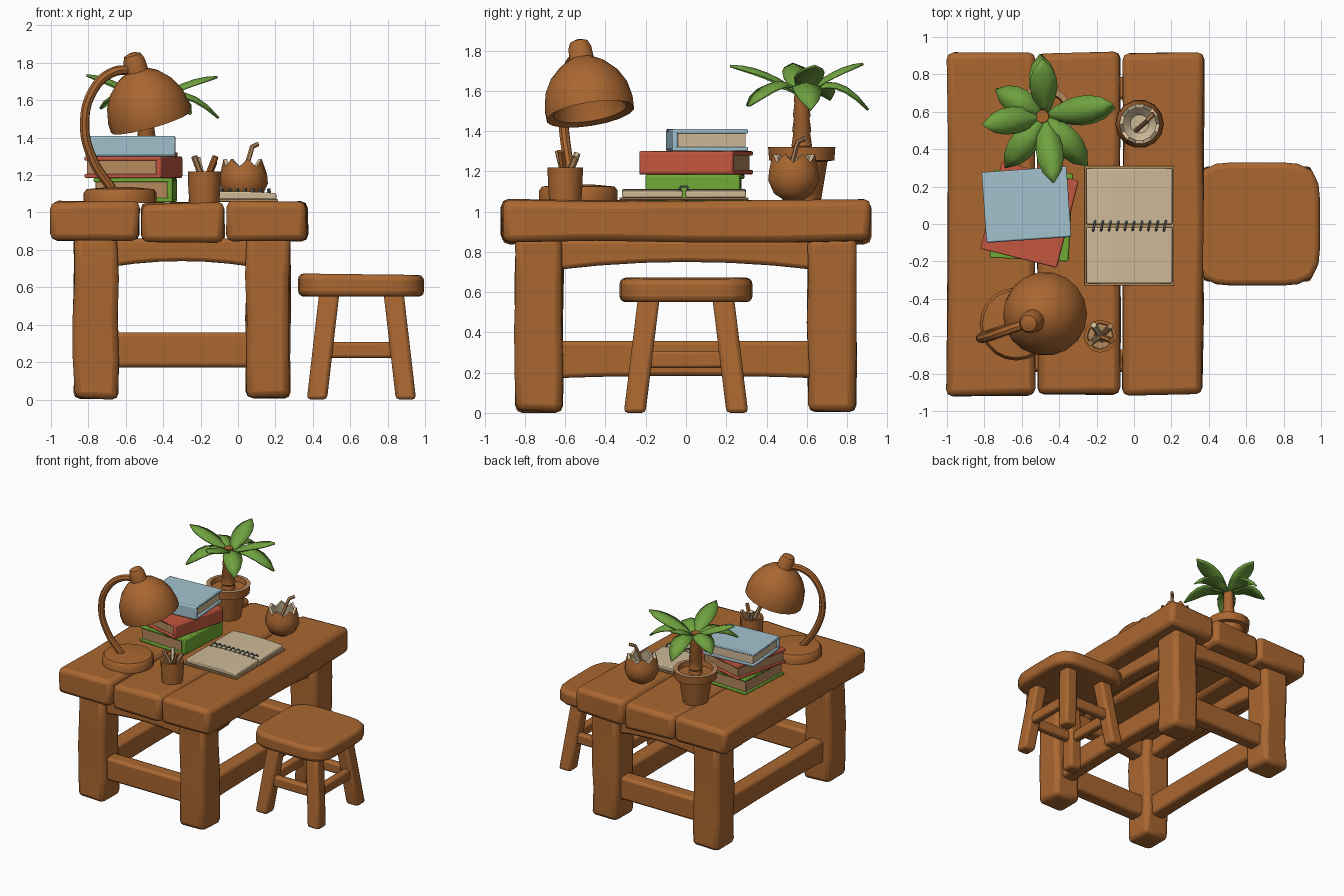
import bpy, bmesh, math, random
from mathutils import Vector, Matrix

random.seed(4)
if "Cube" in bpy.data.objects:
    bpy.data.objects.remove(bpy.data.objects["Cube"], do_unlink=True)


def material(name, r, g, b):
    m = bpy.data.materials.new(name)
    m.use_nodes = True
    m.diffuse_color = (r, g, b, 1)
    m.node_tree.nodes["Principled BSDF"].inputs["Base Color"].default_value = (r, g, b, 1)
    return m


WOOD = material("warm wood", .40, .135, .03)
LEAF = material("leaf green", .16, .36, .05)
BLUE = material("pale blue cover", .36, .54, .62)
RED = material("red cover", .55, .095, .05)
GREEN = material("green cover", .16, .40, .035)
CREAM = material("cream paper", .62, .49, .31)
TAN = material("tan", .46, .25, .11)
STEEL = material("grey wire", .20, .23, .24)


def add(name, bm, mats, bevel=0, segs=2, smooth=40):
    bmesh.ops.recalc_face_normals(bm, faces=bm.faces)
    me = bpy.data.meshes.new(name)
    bm.to_mesh(me)
    bm.free()
    ob = bpy.data.objects.new(name, me)
    bpy.context.collection.objects.link(ob)
    for m in mats:
        me.materials.append(m)
    if bevel:
        mod = ob.modifiers.new("bevel", "BEVEL")
        mod.width, mod.segments, mod.limit_method = bevel, segs, "ANGLE"
        mod.angle_limit = math.radians(45)
    bpy.ops.object.select_all(action="DESELECT")
    ob.select_set(True)
    bpy.context.view_layer.objects.active = ob
    bpy.ops.object.shade_smooth_by_angle(angle=math.radians(smooth))
    return ob


def block(name, loc, size, mat, bevel=.02, cuts=0, warp=None, rot=0, segs=2):
    """Box, optionally subdivided along its longest side; warp works on -1..1 coordinates."""
    bm = bmesh.new()
    bmesh.ops.create_cube(bm, size=2)
    if cuts:
        axis = max(range(3), key=lambda i: size[i])
        edges = [e for e in bm.edges if abs(e.verts[0].co[axis] - e.verts[1].co[axis]) > 1]
        bmesh.ops.subdivide_edges(bm, edges=edges, cuts=cuts, use_grid_fill=True)
    half = Vector(size) / 2
    for v in bm.verts:
        u = v.co.copy()
        v.co = u * half + (Vector(warp(u)) if warp else Vector())
    bm.transform(Matrix.Translation(loc) @ Matrix.Rotation(math.radians(rot), 4, "Z"))
    return add(name, bm, [mat], bevel, segs)


def lathe(name, loc, profile, mats, n=16, pick=None, matrix=None, zig=None, smooth=40):
    """Spin (radius, height) pairs; pick(ring) gives the material, zig=(ring, height) jags a rim."""
    bm = bmesh.new()
    rings = []
    for k, (r, z) in enumerate(profile):
        ring = []
        for i in range(n):
            a = math.tau * i / n
            dz = zig[1] * (i % 2) if zig and k in zig[0] else 0
            ring.append(bm.verts.new((r * math.cos(a), r * math.sin(a), z + dz)))
        rings.append(ring)
    for k in range(len(rings) - 1):
        for i in range(n):
            j = (i + 1) % n
            f = bm.faces.new((rings[k][i], rings[k][j], rings[k + 1][j], rings[k + 1][i]))
            f.material_index = pick(k) if pick else 0
    for ring, idx in ((rings[0], 0), (rings[-1], len(profile))):
        f = bm.faces.new(ring)
        f.material_index = pick(idx) if pick else 0
    bm.transform(Matrix.Translation(loc) @ (matrix or Matrix()))
    return add(name, bm, mats, smooth=smooth)


def tube(name, points, radius, mat, res=2, smooth_path=True):
    cu = bpy.data.curves.new(name, "CURVE")
    cu.dimensions, cu.bevel_depth, cu.bevel_resolution = "3D", radius, res
    cu.use_fill_caps = True
    sp = cu.splines.new("BEZIER" if smooth_path else "POLY")
    pts = sp.bezier_points if smooth_path else sp.points
    pts.add(len(points) - 1)
    for p, co in zip(pts, points):
        if smooth_path:
            p.co, p.handle_left_type, p.handle_right_type = co, "AUTO", "AUTO"
        else:
            p.co = (*co, 1)
    ob = bpy.data.objects.new(name, cu)
    bpy.context.collection.objects.link(ob)
    bpy.context.view_layer.update()
    me = bpy.data.meshes.new_from_object(ob.evaluated_get(bpy.context.evaluated_depsgraph_get()))
    bpy.data.objects.remove(ob)
    bm = bmesh.new()
    bm.from_mesh(me)
    for f in bm.faces:
        f.material_index = 0
    return add(name, bm, [mat])


def wobble(amount):
    return lambda u: [random.uniform(-amount, amount) for _ in range(3)]


# Table top planks
for name, x, w, z in (("left", -.765, .47, .955), ("middle", -.295, .44, .947), ("right", .155, .43, .955)):
    block(name + "_plank", (x, 0, z), (w, 1.83, .205), WOOD, .035, 3, wobble(.008))

# Table legs, aprons and stretchers
for sx, x in (("left", -.76), ("right", .16)):
    for sy, y in (("front", -.73), ("back", .725)):
        block(f"table_{sy}_{sx}_leg", (x, y, .44), (.235, .235, .87), WOOD, .035, 3, wobble(.008))
    for part, z, h, arch in (("apron", .785, .15, .04), ("stretcher", .265, .185, .012)):
        block(f"{sx}_{part}", (x, 0, z), (.12, 1.3, h), WOOD, .02, 5,
              lambda u: (0, 0, arch * (1 - u.y ** 2) if u.z < 0 else 0))
for sy, y in (("front", -.73), ("back", .725)):
    for part, z, h, arch in (("apron", .785, .15, .03), ("stretcher", .265, .185, .0)):
        block(f"{sy}_{part}", (-.3, y, z), (.75, .12, h), WOOD, .02, 5,
              lambda u: (0, 0, arch * (1 - u.x ** 2) if u.z < 0 else 0))

# Stool seat with a rounded square outline
bm = bmesh.new()
outline = []
for i in range(32):
    a = math.tau * i / 32
    c, s = math.cos(a), math.sin(a)
    r = .33 / (abs(c) ** 5 + abs(s) ** 5) ** .2
    outline.append(bm.verts.new((.658 + r * c * 1.02, r * s, .55)))
base = bm.faces.new(outline)
top = bmesh.ops.extrude_face_region(bm, geom=[base])["geom"]
for v in (g for g in top if isinstance(g, bmesh.types.BMVert)):
    v.co.z = .67 - .012 * (v.co.x - .65)
add("stool_seat", bm, [WOOD], .03, 3)

# Stool legs splay outward, joined by four rungs
for i, sx in enumerate((-1, 1)):
    for j, sy in enumerate((-1, 1)):
        block(f"stool_leg_{2 * i + j + 1}", (.66 + sx * .205, sy * .22, .285), (.108, .108, .57), WOOD, .02, 2,
              lambda u: (-sx * .033 * u.z, -sy * .035 * u.z, 0))
    block(f"stool_side_rung_{i + 1}", (.66 + sx * .215, 0, .265), (.06, .42, .085), WOOD, .015)
    block(f"stool_cross_rung_{i + 1}", (.66, sx * .225, .265), (.42, .06, .085), WOOD, .015)

# Lamp base, arm and tilted shade
lathe("lamp_base", (-.63, -.535, 1.05), [(.195, 0), (.195, .055), (.18, .075), (.07, .085)], [WOOD], 20)
tube("lamp_arm", [(-.67, -.56, 1.12), (-.775, -.59, 1.28), (-.82, -.61, 1.48), (-.77, -.60, 1.66),
                  (-.67, -.565, 1.75), (-.54, -.52, 1.76)], .026, WOOD)
up = Vector((-.28, -.16, 1)).normalized()
tilt = up.to_track_quat("Z", "Y").to_matrix().to_4x4()
shade = [(.185, .015), (.17, .1), (.12, .19), (.03, .235)]
dome = [(.222, 0), (.224, .05), (.208, .13), (.17, .2), (.115, .255), (.062, .285),
        (.058, .345), (.045, .375), (.02, .385)]
lathe("lamp_shade", (-.465, -.475, 1.485), shade[::-1] + dome, [WOOD], 18, matrix=tilt)

# Pencil cup
CUP = Vector((-.18, -.6, 1.05))
lathe("pencil_cup", CUP, [(.08, 0), (.086, .09), (.088, .17), (.07, .17), (.066, .06)], [WOOD, TAN], 12,
      lambda k: int(k >= 3))
for i, (dx, dy, h, m) in enumerate(((-.045, -.03, .25, TAN), (.05, -.02, .25, WOOD), (-.03, .05, .24, CREAM),
                                    (.045, .045, .22, TAN))):
    tube(f"pencil_{i + 1}", [CUP + Vector((-dx * .4, -dy * .4, .05)), CUP + Vector((dx * 1.2, dy * 1.2, h))],
         .017, m, 1, False)

# Potted palm: pot, trunk, leaves
POT = (-.49, .575, 1.05)
lathe("plant_pot", POT, [(.095, 0), (.128, .2), (.162, .205), (.167, .27), (.135, .272), (.128, .235)],
      [WOOD, TAN], 16, lambda k: int(k == 3))
trunk = []
for i in range(5):
    trunk += [(.058 - .004 * i, .2 + .075 * i), (.047 - .003 * i, .265 + .075 * i)]
lathe("palm_trunk", POT, trunk, [WOOD], 10)


def leaf(name, tip, rise):
    start = Vector((-.475, .58, 1.58))
    end = Vector(tip)
    mid = (start + end) / 2
    mid.z = rise
    side = (end - start).cross(Vector((0, 0, 1))).normalized()
    bm = bmesh.new()
    rows = []
    for k in range(7):
        t = k / 6
        p = start * (1 - t) ** 2 + mid * 2 * t * (1 - t) + end * t * t
        w = .012 + .062 * math.sin(math.pi * t ** 1.15) ** .8 if k < 6 else .004
        rows.append([bm.verts.new(p + side * w * s - Vector((0, 0, .3 * w * abs(s)))) for s in (-1, 0, 1)])
    for a, b in zip(rows, rows[1:]):
        for i in (0, 1):
            bm.faces.new((a[i], a[i + 1], b[i + 1], b[i]))
    ob = add(name, bm, [LEAF], smooth=60)
    mod = ob.modifiers.new("thickness", "SOLIDIFY")
    mod.thickness = .012


high = [(-.49, .88, 1.74), (-.11, .64, 1.73), (-.43, .22, 1.73), (-.81, .53, 1.74)]
low = [(-.5, .91, 1.51), (-.1, .62, 1.51), (-.25, .31, 1.53), (-.69, .3, 1.53), (-.74, .72, 1.56)]
for i, tip in enumerate(high):
    leaf(f"upper_leaf_{i + 1}", tip, 1.73)
for i, tip in enumerate(low):
    leaf(f"lower_leaf_{i + 1}", tip, 1.74)


# Stacked books; the spine lies on local +x
def book(name, x, y, z, w, d, h, rot, cover, paper):
    turn = Matrix.Rotation(math.radians(rot), 3, "Z")

    def part(label, off, size, mat, bevel):
        block(f"{name}_{label}", Vector((x, y, z)) + turn @ Vector(off), size, mat, bevel, rot=rot)
    part("pages", (-.005, 0, h / 2), (w - .03, d - .03, h - .03), paper, .004)
    part("bottom_cover", (0, 0, .011), (w, d, .022), cover, .006)
    part("top_cover", (0, 0, h - .011), (w, d, .022), cover, .006)
    part("spine", (w / 2 - .012, 0, h / 2), (.03, d, h - .004), cover, .01)


book("green_book", -.55, .045, 1.055, .42, .47, .13, -3, GREEN, TAN)
book("red_book", -.56, .05, 1.185, .42, .48, .115, -14, RED, TAN)
book("blue_book", -.575, .105, 1.3, .375, .455, .11, -86, BLUE, CREAM)

# Open notebook with a wire binding across the middle
block("notebook_cover", (-.025, -.01, 1.064), (.48, .64, .014), TAN, .004)
for label, s in (("front", -1), ("back", 1)):
    block(f"notebook_{label}_pages", (-.025, -.01 + s * .158, 1.086), (.46, .3, .034), CREAM, .008, 4,
          lambda u: (0, 0, .010 * (1 - u.x ** 2) if u.z > 0 else 0))
for i in range(10):
    x = -.22 + .042 * i
    tube(f"binding_ring_{i + 1}", [(x, -.045, 1.09), (x + .004, -.025, 1.125), (x + .01, .005, 1.125),
                                   (x + .014, .025, 1.09)], .006, STEEL, 1, False)

# Coconut drink with a jagged rim and straw
lathe("coconut_cup", (.03, .535, 1.055),
      [(.045, 0), (.1, .035), (.13, .1), (.125, .15), (.108, .19), (.088, .19), (.095, .13), (.05, .08)],
      [WOOD, CREAM], 14, lambda k: int(k >= 4), zig=((4, 5), .04))
tube("straw", [(.01, .5, 1.13), (.07, .55, 1.33), (.075, .56, 1.35), (.105, .59, 1.365)], .013, TAN, 1, False)
